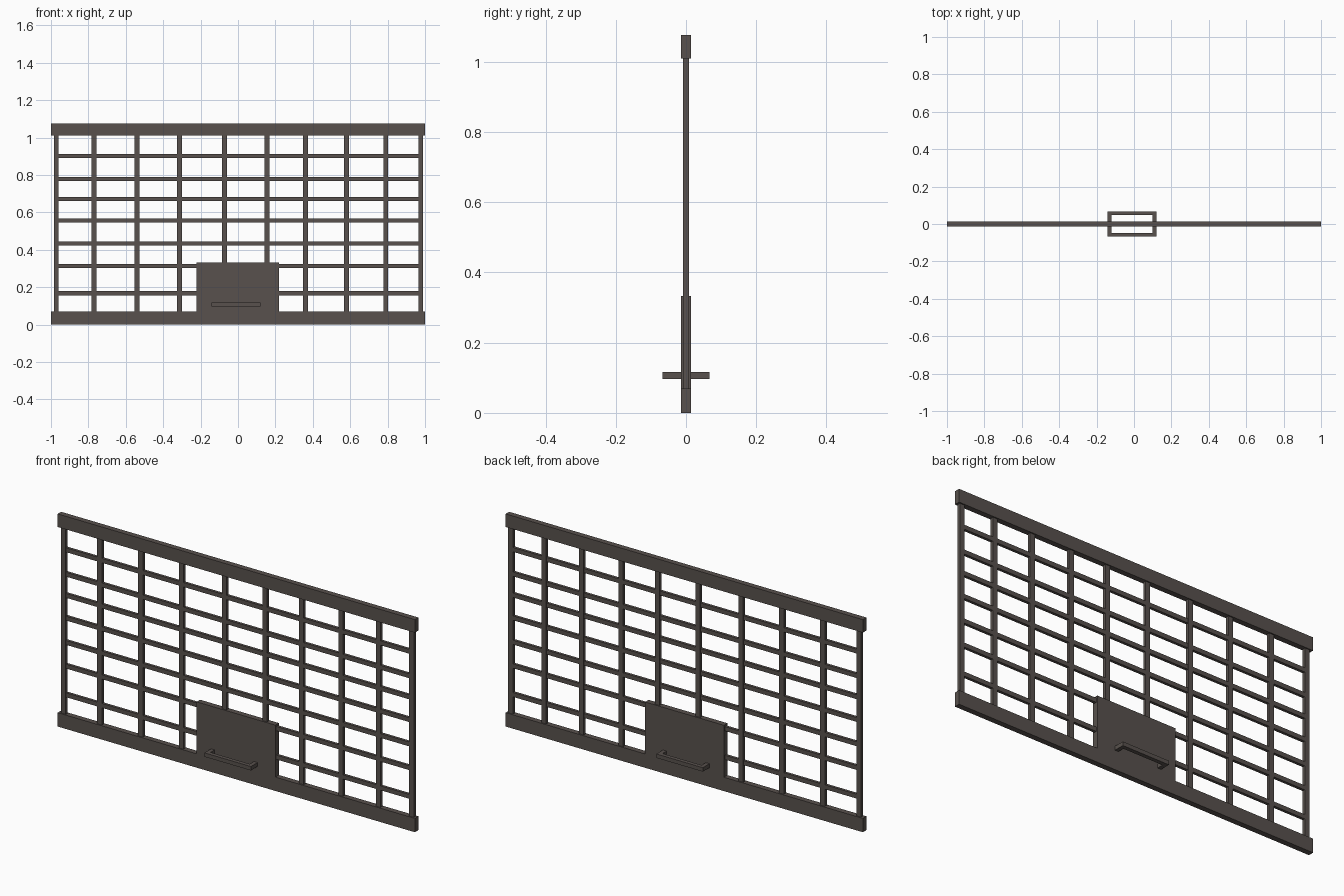
import bpy

if "Cube" in bpy.data.objects:
    bpy.data.objects.remove(bpy.data.objects["Cube"])

metal = bpy.data.materials.new("dark_iron")
metal.diffuse_color = (0.098, 0.083, 0.075, 1)
metal.use_nodes = True
metal.node_tree.nodes["Principled BSDF"].inputs["Base Color"].default_value = metal.diffuse_color


def box(name, x0, x1, y0, y1, z0, z1):
    """Box between two corners."""
    bpy.ops.mesh.primitive_cube_add(
        size=1, location=((x0 + x1) / 2, (y0 + y1) / 2, (z0 + z1) / 2))
    ob = bpy.context.object
    ob.name = name
    ob.scale = (x1 - x0, y1 - y0, z1 - z0)
    bpy.ops.object.transform_apply(location=False, rotation=False, scale=True)
    ob.data.materials.append(metal)
    return ob


# Top and bottom rails
D = 0.014
box("bottom_rail", -1, 1, -D, D, 0, 0.07)
box("top_rail", -1, 1, -D, D, 1.01, 1.076)

# Lock plate standing on the bottom rail
PX0, PX1, PZ = -0.222, 0.219, 0.333
box("lock_plate", PX0, PX1, -D, D, 0.07, PZ)

# Vertical bars; the ones above the plate stop on it
for i, x in enumerate((-0.972, -0.77, -0.54, -0.313, -0.072,
                       0.155, 0.36, 0.58, 0.79, 0.977)):
    z0 = PZ if PX0 < x < PX1 else 0.07
    box(f"vertical_bar_{i}", x - 0.013, x + 0.013, -0.008, 0.008, z0, 1.01)

# Horizontal bars; the ones level with the plate are split by it
for i, z in enumerate((0.168, 0.313, 0.433, 0.556, 0.671, 0.778, 0.902)):
    spans = [(-0.97, PX0), (PX1, 0.975)] if z < PZ else [(-0.97, 0.975)]
    for x0, x1 in spans:
        box(f"horizontal_bar_{i}", x0, x1, -0.007, 0.007, z - 0.011, z + 0.011)

# Handles on the front and back of the plate
HX0, HX1, HZ0, HZ1, T = -0.141, 0.119, 0.097, 0.117, 0.02
for side, s in (("front", -1), ("back", 1)):
    inner, grip, outer = s * D, s * (0.067 - T), s * 0.067
    ya, yb = sorted((grip, outer))
    box(f"{side}_handle_grip", HX0, HX1, ya, yb, HZ0, HZ1)
    ya, yb = sorted((inner, grip))
    box(f"{side}_handle_left_post", HX0, HX0 + T, ya, yb, HZ0, HZ1)
    box(f"{side}_handle_right_post", HX1 - T, HX1, ya, yb, HZ0, HZ1)
